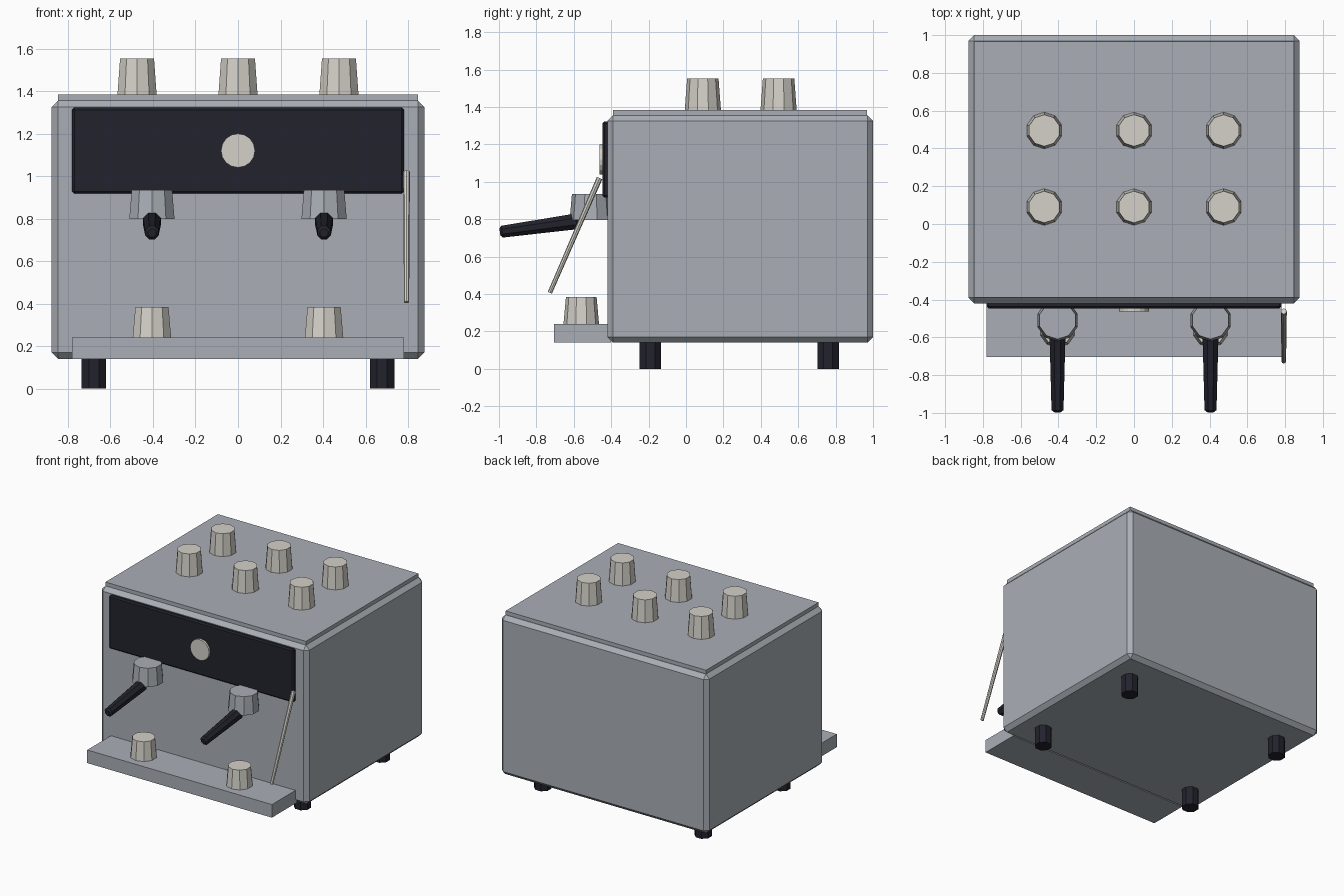
import bpy, math
from mathutils import Vector

if "Cube" in bpy.data.objects:
    bpy.data.objects.remove(bpy.data.objects["Cube"], do_unlink=True)


def material(name, rgb):
    m = bpy.data.materials.new(name)
    m.use_nodes = True
    m.diffuse_color = (*rgb, 1)
    m.node_tree.nodes["Principled BSDF"].inputs["Base Color"].default_value = (*rgb, 1)
    return m


STEEL = material("steel grey", (0.40, 0.43, 0.47))
DARK = material("near black", (0.016, 0.016, 0.026))
CREAM = material("warm cream", (0.66, 0.64, 0.58))


def finish(name, mat, bevel):
    ob = bpy.context.object
    ob.name = name
    ob.data.materials.append(mat)
    if bevel:
        mod = ob.modifiers.new("bevel", "BEVEL")
        mod.width = bevel
        mod.segments = 1
        mod.limit_method = "ANGLE"
        mod.angle_limit = math.radians(50)
    return ob


def box(name, mat, low, high, bevel=0):
    low, high = Vector(low), Vector(high)
    bpy.ops.mesh.primitive_cube_add(size=1, location=(low + high) / 2)
    bpy.context.object.scale = high - low
    bpy.ops.object.transform_apply(location=False, rotation=False, scale=True)
    return finish(name, mat, bevel)


def rod(name, mat, start, end, r1, r2, sides, bevel=0, turn=0):
    """Tapered prism running from start to end."""
    start, end = Vector(start), Vector(end)
    axis = end - start
    bpy.ops.mesh.primitive_cone_add(vertices=sides, radius1=r1, radius2=r2,
                                    depth=axis.length, location=(start + end) / 2)
    ob = bpy.context.object
    ob.rotation_mode = "QUATERNION"
    spin = Vector((0, 0, 1)).rotation_difference(Vector((0, 0, 1)))
    spin.rotate(Vector((0, 0, 1)).rotation_difference(axis))
    ob.rotation_quaternion = spin
    for v in ob.data.vertices:  # turn the facets about the own axis
        c, s = math.cos(turn), math.sin(turn)
        v.co.x, v.co.y = v.co.x * c - v.co.y * s, v.co.x * s + v.co.y * c
    return finish(name, mat, bevel)


# Housing, lid, control panel and tray
box("housing", STEEL, (-0.877, -0.42, 0.14), (0.877, 1.0, 1.355), 0.03)
box("lid_plate", STEEL, (-0.847, -0.39, 1.34), (0.847, 0.967, 1.384))
box("control_panel", DARK, (-0.78, -0.447, 0.917), (0.78, -0.40, 1.322), 0.01)
box("drip_tray", STEEL, (-0.78, -0.705, 0.14), (0.78, -0.40, 0.24))
rod("dial", CREAM, (0, -0.43, 1.12), (0, -0.463, 1.12), 0.08, 0.08, 16)

# Cups warming on the lid
for row, y in (("front", 0.09), ("back", 0.495)):
    for i, x in enumerate((-0.475, 0, 0.475)):
        rod(f"{row}_cup_{i + 1}", CREAM, (x, y, 1.38), (x, y, 1.553), 0.097, 0.084, 10)

# Brew heads with handles, each over a cup on the tray
for side, x in (("right", -0.405), ("left", 0.405)):
    rod(f"{side}_brew_head", STEEL, (x, -0.51, 0.797), (x, -0.51, 0.935), 0.112, 0.1, 10)
    rod(f"{side}_handle", DARK, (x, -0.575, 0.79), (x, -0.995, 0.732), 0.046, 0.034, 8,
        0.012, math.pi / 8)
    rod(f"{side}_tray_cup", CREAM, (x, -0.56, 0.24), (x, -0.56, 0.385), 0.095, 0.082, 10)

# Steam wand
rod("steam_wand", CREAM, (0.793, -0.462, 1.02), (0.793, -0.728, 0.407), 0.016, 0.012, 8)

# Feet
for side, x in (("right", -0.678), ("left", 0.678)):
    for end, y in (("front", -0.19), ("back", 0.76)):
        rod(f"{end}_{side}_foot", DARK, (x, y, 0), (x, y, 0.15), 0.062, 0.062, 8,
            0, math.pi / 8)
